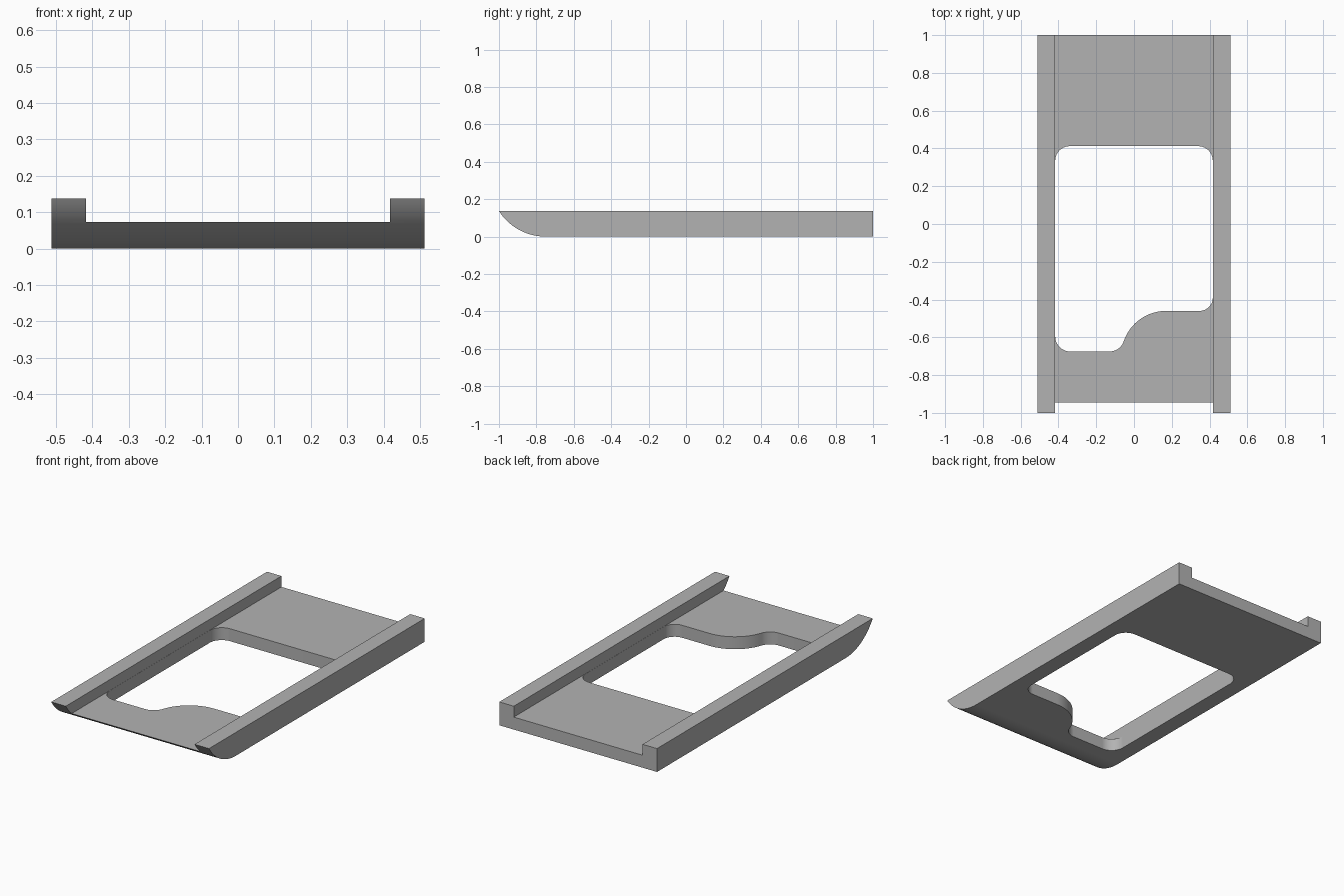
import bpy
import bmesh
from math import cos, sin, radians

HALF_W, INNER = 0.512, 0.418      # outer half width, inner face of the rails
HEIGHT, FLOOR = 0.137, 0.073      # rail top and floor top

cube = bpy.data.objects.get("Cube")
if cube:
    bpy.data.objects.remove(cube, do_unlink=True)

grey = bpy.data.materials.new("plain grey")
grey.use_nodes = True
colour = (0.45, 0.45, 0.45, 1)
grey.diffuse_color = colour
for node in grey.node_tree.nodes:
    if node.type == 'BSDF_PRINCIPLED':
        node.inputs["Base Color"].default_value = colour


def arc(cx, cy, r, start, end, steps=12):
    angles = [radians(start + (end - start) * i / steps) for i in range(steps + 1)]
    return [(cx + r * cos(a), cy + r * sin(a)) for a in angles]


def prism(name, outline, low, high, axis):
    """Extrude a closed outline along x (outline in y, z) or z (outline in x, y)."""
    def place(a, b, t):
        return (t, a, b) if axis == 'x' else (a, b, t)
    bm = bmesh.new()
    rings = [[bm.verts.new(place(a, b, t)) for a, b in outline] for t in (low, high)]
    n = len(outline)
    for ring in rings:
        bm.faces.new(ring)
    for i in range(n):
        j = (i + 1) % n
        bm.faces.new((rings[0][i], rings[0][j], rings[1][j], rings[1][i]))
    bmesh.ops.recalc_face_normals(bm, faces=bm.faces)
    mesh = bpy.data.meshes.new(name)
    bm.to_mesh(mesh)
    bm.free()
    mesh.materials.append(grey)
    obj = bpy.data.objects.new(name, mesh)
    bpy.context.collection.objects.link(obj)
    return obj


def cut(target, cutter):
    mod = target.modifiers.new("cut", 'BOOLEAN')
    mod.operation = 'DIFFERENCE'
    mod.solver = 'EXACT'
    mod.object = cutter
    bpy.context.view_layer.objects.active = target
    bpy.ops.object.modifier_apply(modifier=mod.name)
    bpy.data.objects.remove(cutter, do_unlink=True)


# Sled-like body: side profile with a rounded nose underneath
nose = arc(-0.75, 0.297, 0.297, 212.6, 270, 20)
nose[0] = (-1, HEIGHT)
body = prism("railed_tray", nose + [(1, 0), (1, HEIGHT)], -HALF_W, HALF_W, 'x')

# Channel between the two rails
channel = [(-1.2, FLOOR), (1.2, FLOOR), (1.2, 0.3), (-1.2, 0.3)]
cut(body, prism("channel_cutter", channel, -INNER, INNER, 'x'))

# Window through the floor, with a stepped S-shaped front edge
W = INNER - 0.0008
window = (arc(-W + 0.08, -0.595, 0.08, 180, 270)
          + arc(-0.13, -0.595, 0.08, 270, 341.2)[:-1]
          + arc(0.17, -0.697, 0.237, 161.2, 90, 18)
          + arc(W - 0.07, -0.39, 0.07, 270, 360)
          + arc(W - 0.077, 0.335, 0.077, 0, 90)
          + arc(-W + 0.077, 0.335, 0.077, 90, 180))
cut(body, prism("window_cutter", window, -0.2, 0.4, 'z'))

# Smooth curves, crisp edges
bpy.ops.object.select_all(action='DESELECT')
body.select_set(True)
bpy.context.view_layer.objects.active = body
bpy.ops.object.shade_smooth_by_angle(angle=radians(30))
weighted = body.modifiers.new("weighted normals", 'WEIGHTED_NORMAL')
weighted.keep_sharp = True
